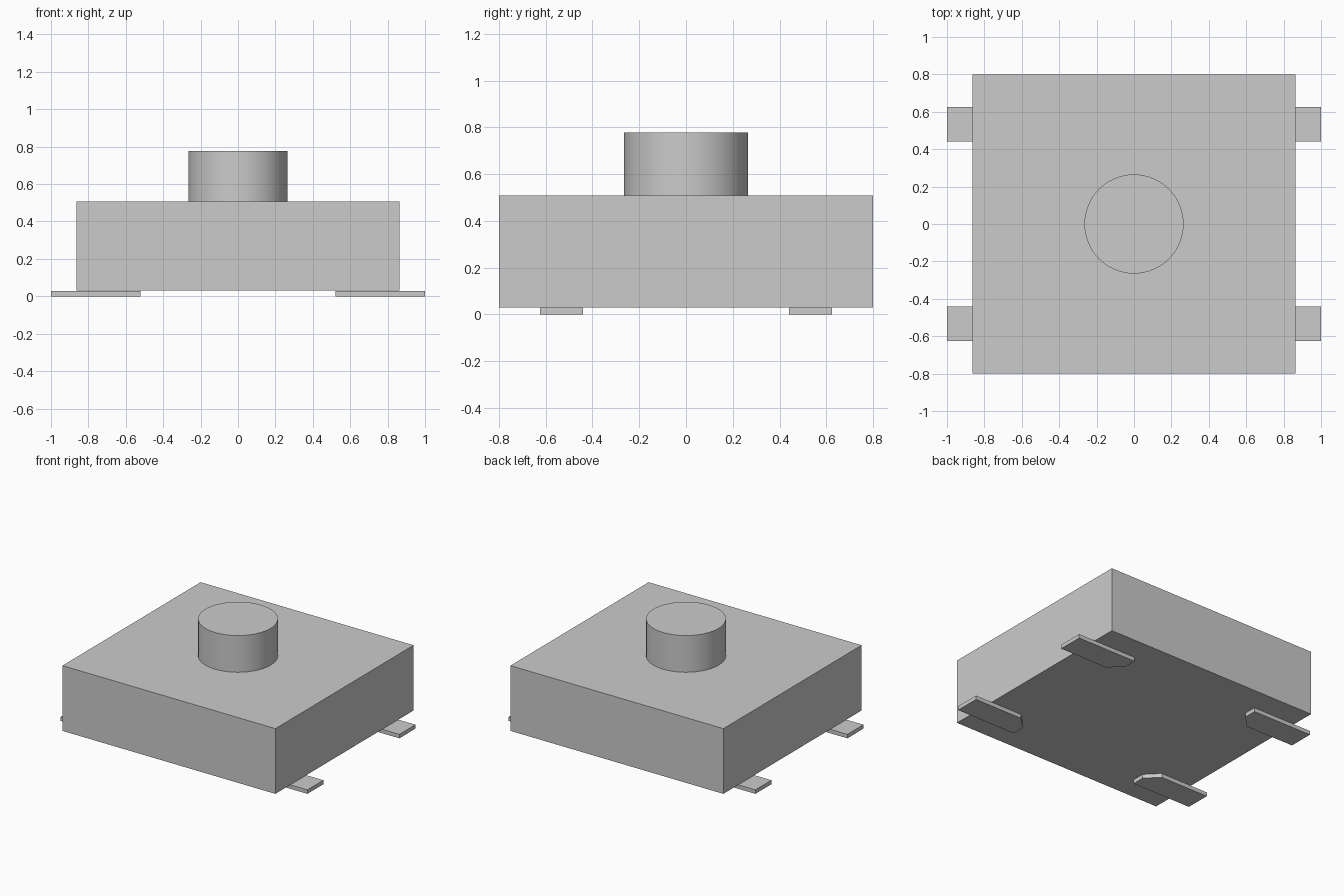
import bpy
import bmesh
from math import radians

cube = bpy.data.objects.get("Cube")
if cube:
    bpy.data.objects.remove(cube, do_unlink=True)

GREY = (0.6, 0.6, 0.6, 1)
grey = bpy.data.materials.new("plain grey")
grey.use_nodes = True
grey.diffuse_color = GREY
grey.node_tree.nodes["Principled BSDF"].inputs["Base Color"].default_value = GREY


def prism(name, outline, bottom, top):
    """Extrude a flat outline upward from bottom to top."""
    bm = bmesh.new()
    base = bm.faces.new([bm.verts.new((x, y, bottom)) for x, y in outline])
    side = bmesh.ops.extrude_face_region(bm, geom=[base], use_keep_orig=True)
    raised = [v for v in side["geom"] if isinstance(v, bmesh.types.BMVert)]
    bmesh.ops.translate(bm, verts=raised, vec=(0, 0, top - bottom))
    bmesh.ops.recalc_face_normals(bm, faces=bm.faces)
    mesh = bpy.data.meshes.new(name)
    bm.to_mesh(mesh)
    bm.free()
    mesh.materials.append(grey)
    obj = bpy.data.objects.new(name, mesh)
    bpy.context.collection.objects.link(obj)
    return obj


# Housing block
W, D = 0.863, 0.8
prism("housing", [(-W, -D), (W, -D), (W, D), (-W, D)], 0.03, 0.508)

# Round push button
bpy.ops.mesh.primitive_cylinder_add(vertices=64, radius=0.265, depth=0.269,
                                    location=(0, 0, 0.6425))
button = bpy.context.object
button.name = "button"
button.data.materials.append(grey)
bpy.ops.object.shade_smooth_by_angle(angle=radians(30))

# Four flat contact legs, each with its inner corner cut off
leg = [(1, 0.44), (1, 0.625), (0.52, 0.625), (0.52, 0.53), (0.61, 0.44)]
for x_name, sx in (("left", 1), ("right", -1)):
    for y_name, sy in (("front", -1), ("back", 1)):
        prism(f"{y_name}_{x_name}_leg", [(sx * x, sy * y) for x, y in leg], 0, 0.029)
